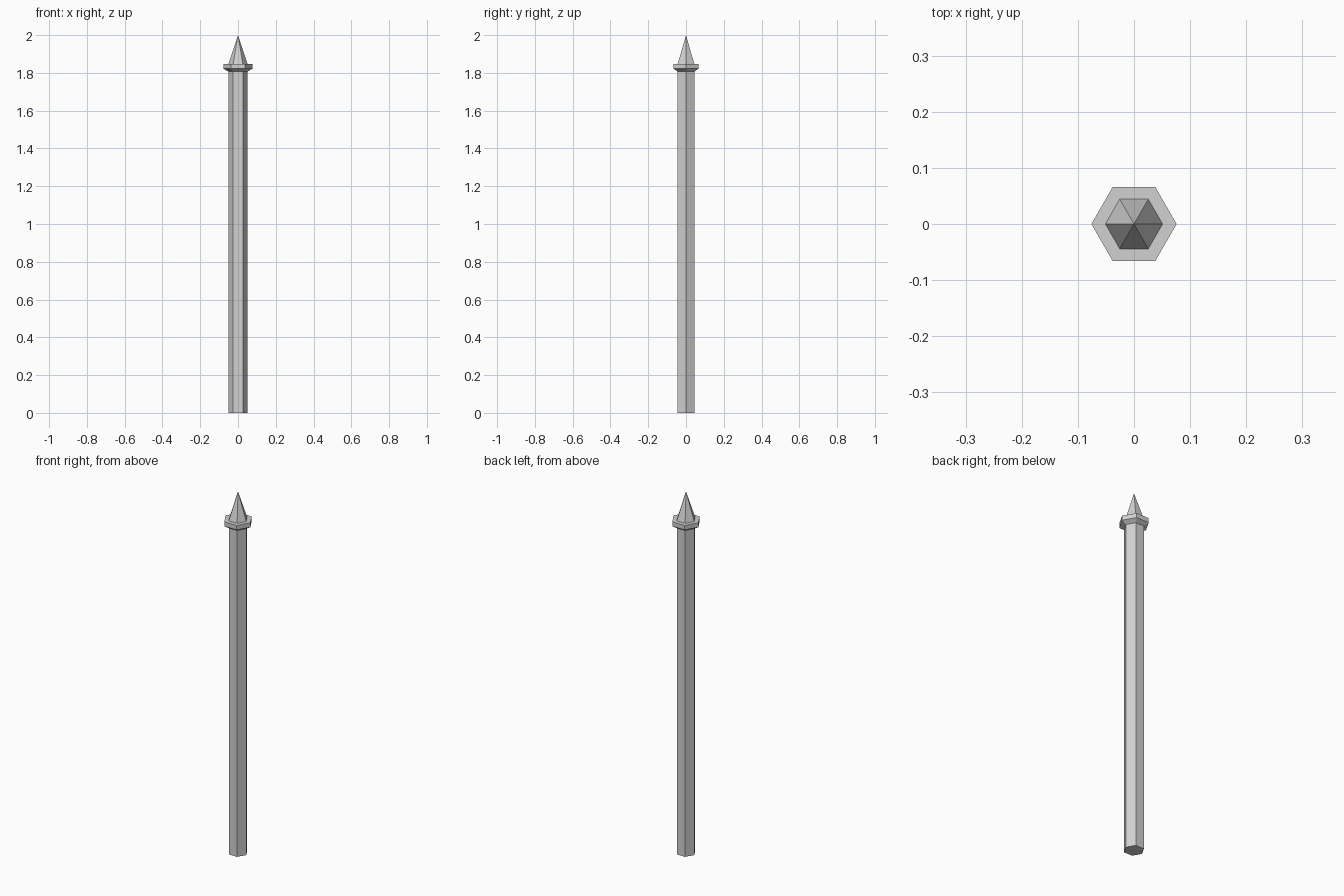
import bpy
import bmesh
from math import cos, sin, pi

cube = bpy.data.objects.get("Cube")
if cube:
    bpy.data.objects.remove(cube, do_unlink=True)

SIDES = 6
SHAFT_R, COLLAR_R = 0.051, 0.076
COLLAR_BASE, COLLAR_EDGE, COLLAR_TOP, TIP = 1.807, 1.822, 1.847, 2.0

grey = bpy.data.materials.new("light grey metal")
grey.use_nodes = True
colour = (0.64, 0.64, 0.64, 1)
grey.diffuse_color = colour
grey.node_tree.nodes["Principled BSDF"].inputs["Base Color"].default_value = colour


def hex_part(name, profile):
    """Stack six-sided rings of (radius, height); a zero radius makes a point."""
    bm = bmesh.new()
    rings = []
    for r, z in profile:
        count = SIDES if r else 1
        rings.append([bm.verts.new((r * cos(2 * pi * i / SIDES),
                                    r * sin(2 * pi * i / SIDES), z))
                      for i in range(count)])
    for low, high in zip(rings, rings[1:]):
        for i in range(SIDES):
            j = (i + 1) % SIDES
            top = [high[j], high[i]] if len(high) > 1 else [high[0]]
            bm.faces.new([low[i], low[j]] + top)
    for ring in (rings[0], rings[-1]):
        if len(ring) > 1:
            bm.faces.new(ring)
    bmesh.ops.recalc_face_normals(bm, faces=bm.faces)
    mesh = bpy.data.meshes.new(name)
    bm.to_mesh(mesh)
    bm.free()
    mesh.materials.append(grey)
    obj = bpy.data.objects.new(name, mesh)
    bpy.context.collection.objects.link(obj)
    return obj


# Post, flared collar and pointed finial
hex_part("shaft", [(SHAFT_R, 0), (SHAFT_R, COLLAR_BASE)])
hex_part("collar", [(SHAFT_R, COLLAR_BASE), (COLLAR_R, COLLAR_EDGE),
                    (COLLAR_R, COLLAR_TOP)])
hex_part("spike", [(SHAFT_R, COLLAR_TOP), (0, TIP)])
